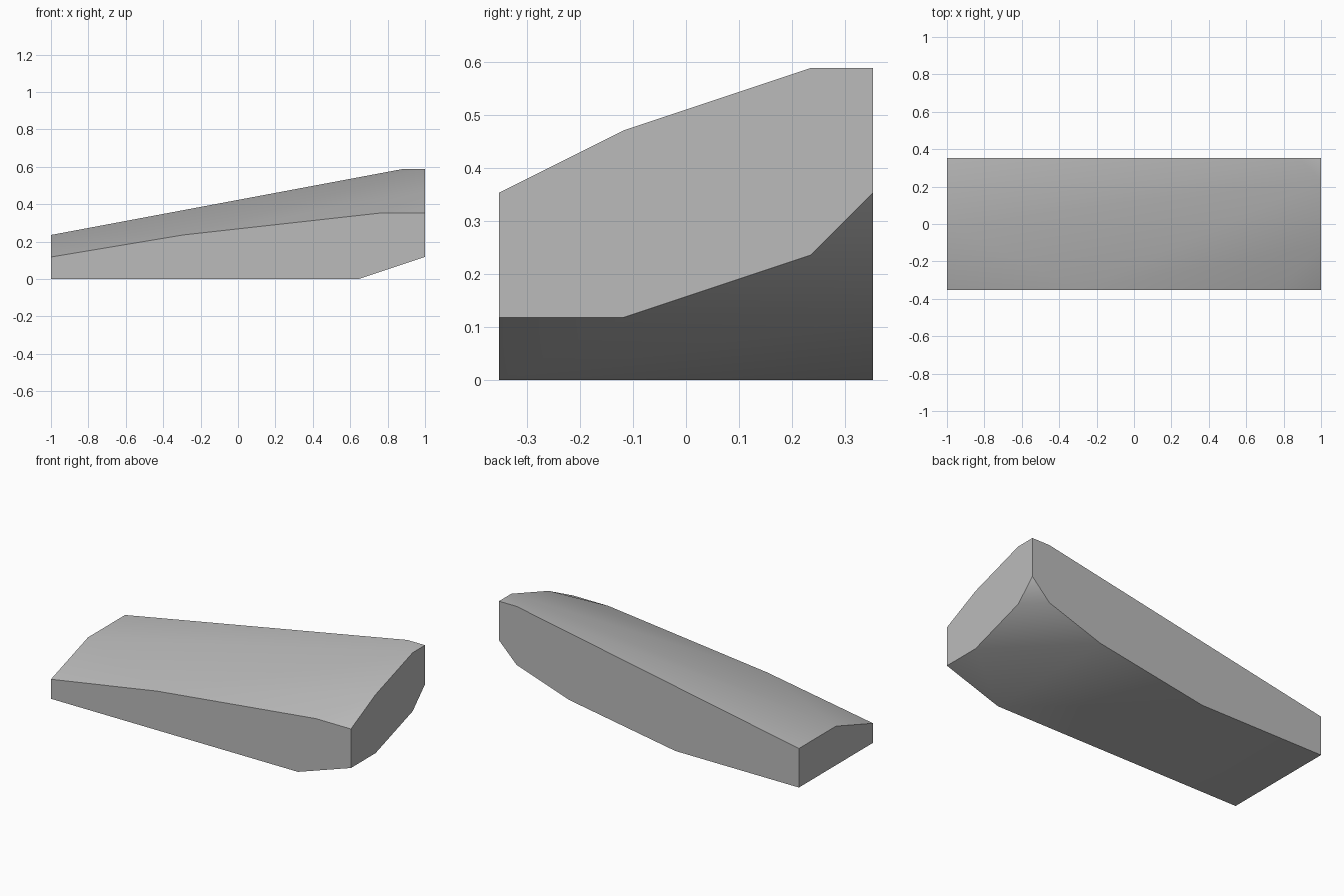
import bpy
import bmesh
import math
from mathutils import Vector

cube = bpy.data.objects.get("Cube")
if cube:
    bpy.data.objects.remove(cube, do_unlink=True)

# The slab is laid out on a coarse grid of equal steps
LENGTH, DEPTH = 17, 6
STEP = 2 / LENGTH

# Outlines of the four upright sides: (distance along the side, height)
front_outline = [(0, 0), (14, 0), (17, 1), (17, 3), (15, 3), (6, 2), (0, 1)]
back_outline = [(0, 0), (7, 0), (13, 1), (16, 2), (17, 3), (17, 5), (16, 5), (0, 2)]
right_end_inner = [(2, 1), (5, 2), (5, 5), (2, 4)]
left_end_inner = [(3, 2)]

corners = [(x, 0, z) for x, z in front_outline]
corners += [(x, DEPTH, z) for x, z in back_outline]
corners += [(LENGTH, y, z) for y, z in right_end_inner]
corners += [(0, y, z) for y, z in left_end_inner]


def make_material(name, color):
    mat = bpy.data.materials.new(name)
    mat.use_nodes = True
    mat.diffuse_color = color
    bsdf = next(n for n in mat.node_tree.nodes if n.type == "BSDF_PRINCIPLED")
    bsdf.inputs["Base Color"].default_value = color
    return mat


# Slab: convex skin stretched over the side outlines
bm = bmesh.new()
center = Vector((LENGTH / 2, DEPTH / 2, 0))
for corner in corners:
    bm.verts.new((Vector(corner) - center) * STEP)
bmesh.ops.convex_hull(bm, input=bm.verts[:])
bmesh.ops.dissolve_limit(bm, angle_limit=math.radians(0.5),
                         verts=bm.verts[:], edges=bm.edges[:])
bmesh.ops.recalc_face_normals(bm, faces=bm.faces[:])

mesh = bpy.data.meshes.new("sloped_slab")
bm.to_mesh(mesh)
bm.free()
mesh.materials.append(make_material("plain grey", (0.5, 0.5, 0.5, 1)))

slab = bpy.data.objects.new("sloped_slab", mesh)
bpy.context.collection.objects.link(slab)

# Smooth top and underside, crisp rims around the upright sides
bpy.ops.object.select_all(action="DESELECT")
slab.select_set(True)
bpy.context.view_layer.objects.active = slab
bpy.ops.object.shade_smooth_by_angle(angle=math.radians(42))
